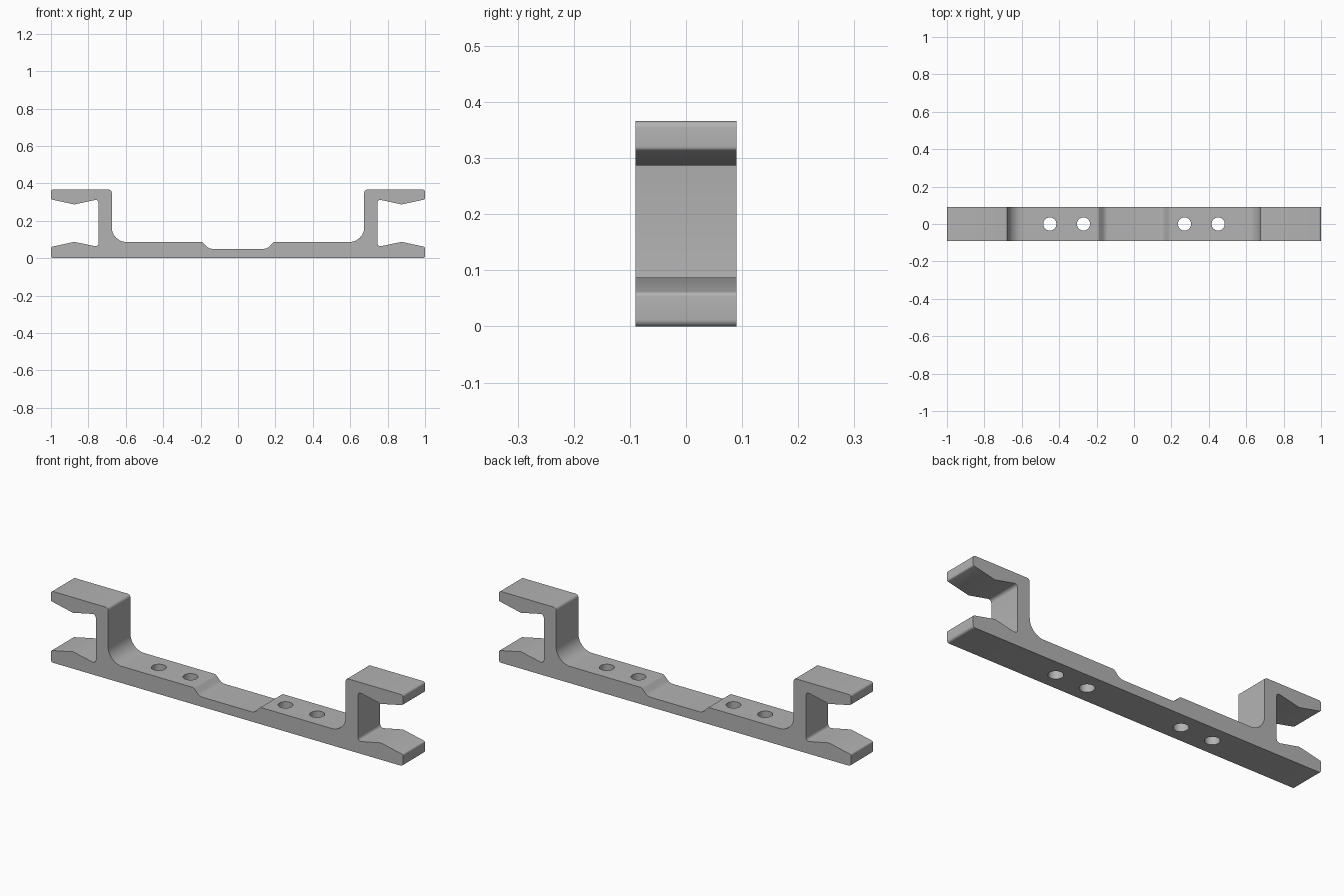
import bpy, bmesh, math
from mathutils import Vector

cube = bpy.data.objects.get("Cube")
if cube:
    bpy.data.objects.remove(cube, do_unlink=True)

DEPTH = 0.18

grey = bpy.data.materials.new("plain grey")
grey.use_nodes = True
colour = (0.45, 0.45, 0.45, 1)
grey.diffuse_color = colour
grey.node_tree.nodes["Principled BSDF"].inputs["Base Color"].default_value = colour


def fillet(prev, corner, nxt, radius, steps):
    """Return the points of an arc that rounds one corner."""
    a, b = (prev - corner).normalized(), (nxt - corner).normalized()
    half = a.angle(b) / 2
    centre = corner + (a + b).normalized() * (radius / math.sin(half))
    start = corner + a * (radius / math.tan(half)) - centre
    end = corner + b * (radius / math.tan(half)) - centre
    sweep = math.pi - 2 * half
    return [centre + (start * math.sin((1 - t) * sweep) + end * math.sin(t * sweep))
            / math.sin(sweep) for t in (i / steps for i in range(steps + 1))]


def rounded(corners):
    """Round every corner (x, z, radius) of a closed outline."""
    pts = [Vector((x, z)) for x, z, r in corners]
    out = []
    for i, (x, z, r) in enumerate(corners):
        if r:
            out += fillet(pts[i - 1], pts[i], pts[(i + 1) % len(pts)], r,
                          12 if r > 0.05 else 6)
        else:
            out.append(pts[i])
    return out


# Right half of the outline, from the bottom round to the central recess
half = [
    (1.0, 0.0, 0.012), (1.0, 0.06, 0.008), (0.875, 0.087, 0),
    (0.745, 0.06, 0.016), (0.745, 0.315, 0.016), (0.875, 0.287, 0),
    (1.0, 0.314, 0.008), (1.0, 0.366, 0.012), (0.675, 0.366, 0.015),
    (0.675, 0.086, 0.08), (0.19, 0.086, 0.015), (0.155, 0.05, 0.04),
]
outline = rounded(half + [(-x, z, r) for x, z, r in reversed(half)])

# Bracket body, extruded through its depth
bm = bmesh.new()
face = bm.faces.new([bm.verts.new((p.x, -DEPTH / 2, p.y)) for p in outline])
geom = bmesh.ops.extrude_face_region(bm, geom=[face])["geom"]
bmesh.ops.translate(bm, vec=(0, DEPTH, 0),
                    verts=[v for v in geom if isinstance(v, bmesh.types.BMVert)])
bmesh.ops.recalc_face_normals(bm, faces=bm.faces)
mesh = bpy.data.meshes.new("bracket")
bm.to_mesh(mesh)
bm.free()
bracket = bpy.data.objects.new("bracket", mesh)
bpy.context.collection.objects.link(bracket)
mesh.materials.append(grey)

# Screw holes through the base
bpy.ops.object.select_all(action="DESELECT")
bpy.context.view_layer.objects.active = bracket
for x in (-0.45, -0.27, 0.27, 0.45):
    bpy.ops.mesh.primitive_cylinder_add(vertices=40, radius=0.035, depth=0.3,
                                        location=(x, 0, 0.04))
    cutter = bpy.context.object
    cutter.name = "hole_cutter"
    cutter.hide_render = True
    cutter.data.materials.append(grey)
    cut = bracket.modifiers.new("screw hole", "BOOLEAN")
    cut.operation = "DIFFERENCE"
    cut.solver = "EXACT"
    cut.object = cutter
    bpy.ops.object.select_all(action="DESELECT")
    bracket.select_set(True)
    bpy.context.view_layer.objects.active = bracket
    bpy.ops.object.modifier_apply(modifier=cut.name)
    bpy.data.objects.remove(cutter, do_unlink=True)

bpy.ops.object.shade_smooth_by_angle(angle=math.radians(30))
